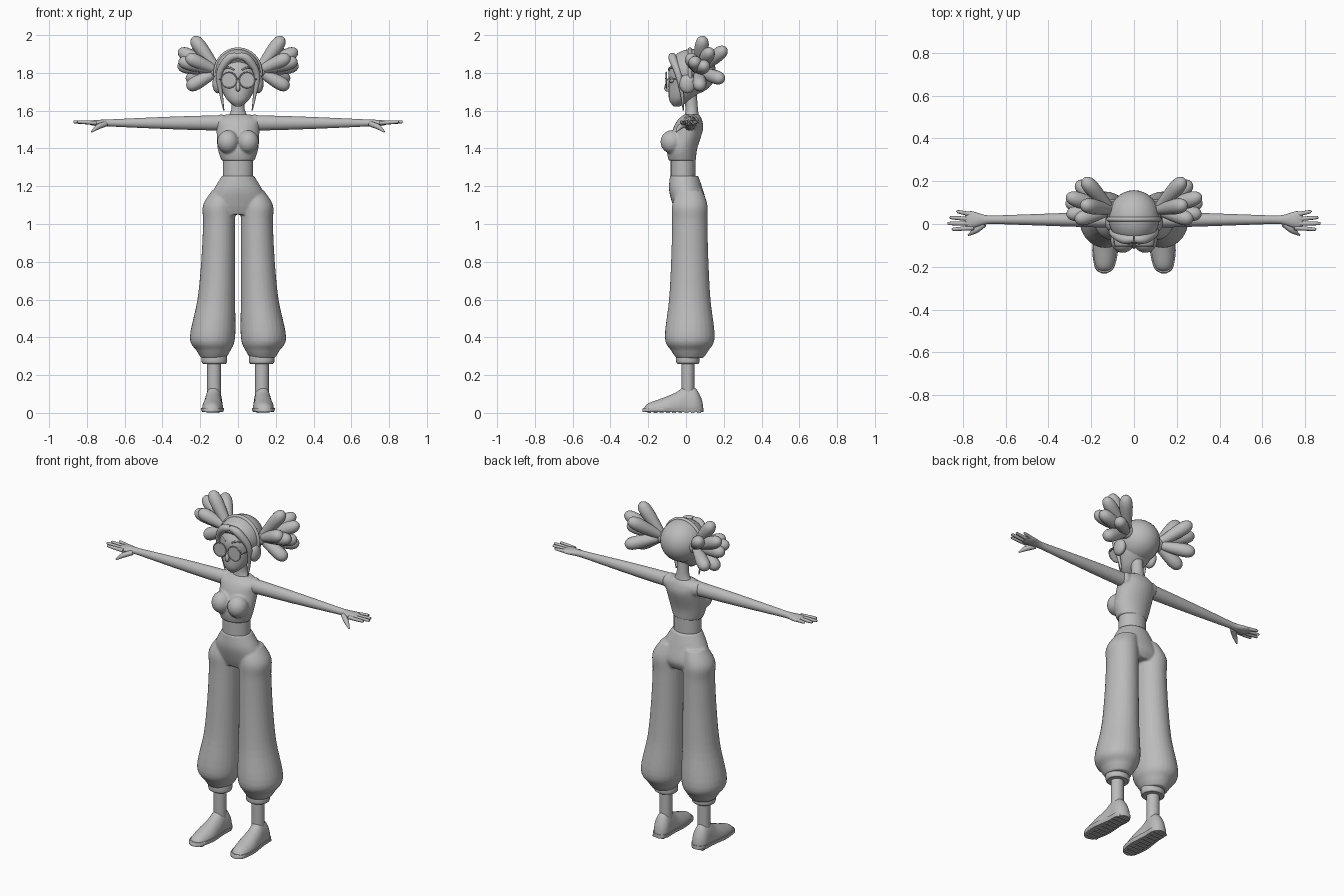
import bpy, bmesh, math
from mathutils import Vector, Matrix

default_cube = bpy.data.objects.get("Cube")
if default_cube:
    bpy.data.objects.remove(default_cube, do_unlink=True)

grey = bpy.data.materials.new("plain grey")
grey.use_nodes = True
grey.diffuse_color = (.5, .5, .5, 1)
shader = grey.node_tree.nodes["Principled BSDF"]
shader.inputs["Base Color"].default_value = grey.diffuse_color


def interpolate(rows, steps=5):
    """Smooth Catmull-Rom rows through a few given ones."""
    result = []
    last = len(rows) - 1
    for index in range(last):
        before, start, end, after = (Vector(rows[max(0, min(last, index + shift))])
                                     for shift in (-1, 0, 1, 2))
        leave, arrive = (end - before) / 2, (after - start) / 2
        for step in range(steps):
            t = step / steps
            ease = t * t * (3 - 2 * t)
            result.append(start.lerp(end, ease) + leave * t * (1 - t) ** 2 - arrive * t * t * (1 - t))
    return result + [Vector(rows[last])]


def skin(bm, rings):
    """Join rings of points into a capped surface."""
    loops = [[bm.verts.new(point) for point in ring] for ring in rings]
    for lower, upper in zip(loops, loops[1:]):
        for side in range(len(lower)):
            bm.faces.new((lower[side - 1], lower[side], upper[side], upper[side - 1]))
    bm.faces.new(loops[0])
    bm.faces.new(loops[-1])


def circle(sides):
    angles = [math.tau * side / sides for side in range(sides)]
    return [(math.cos(angle), math.sin(angle)) for angle in angles]


def loft(bm, axis, rows, low=-9, high=9):
    """Ellipses along an axis: position, two centre values, two radii."""
    rings = []
    for position, first, second, wide, deep in interpolate(rows):
        ring = []
        for cosine, sine in circle(28):
            point = [first + wide * cosine, second + deep * sine]
            point.insert("xyz".index(axis), position)
            point[2] = max(low, min(high, point[2]))
            ring.append(point)
        rings.append(ring)
    skin(bm, rings)


def column(bm, rows, x=0):
    """Upright loft: height, depth centre, half width, half depth."""
    loft(bm, "z", [(z, x, y, wide, deep) for z, y, wide, deep in rows])


def tube(bm, rows, steps=5):
    """Round tube through points, each followed by its radius."""
    rows = interpolate(rows, steps)
    points = [row.to_3d() for row in rows]
    span = (points[-1] - points[0]).normalized()
    reference = Vector((0, 0, 1)) if abs(span.y) > .8 else Vector((0, 1, 0))
    rings = []
    for index, row in enumerate(rows):
        following = points[min(index + 1, len(points) - 1)]
        tangent = (following - points[max(index - 1, 0)]).normalized()
        across = tangent.cross(reference).normalized()
        upward = tangent.cross(across)
        rings.append([points[index] + row[3] * (across * cosine + upward * sine)
                      for cosine, sine in circle(16)])
    skin(bm, rings)


def ball(bm, centre, size):
    placement = Matrix.Translation(centre) @ Matrix.Diagonal((*size, 1))
    bmesh.ops.create_uvsphere(bm, u_segments=32, v_segments=20, radius=1, matrix=placement)


def part(name, bm, mirror=False, blend=False):
    """Turn the mesh into a smooth object, mirrored or fused if asked."""
    bmesh.ops.recalc_face_normals(bm, faces=bm.faces[:])
    mesh = bpy.data.meshes.new(name)
    bm.to_mesh(mesh)
    bm.free()
    mesh.materials.append(grey)
    shape = bpy.data.objects.new(name, mesh)
    bpy.context.collection.objects.link(shape)
    bpy.ops.object.select_all(action="DESELECT")
    shape.select_set(True)
    bpy.context.view_layer.objects.active = shape
    bpy.ops.object.shade_smooth_by_angle(angle=math.radians(40))
    if mirror:
        shape.modifiers.new("mirror", "MIRROR").use_mirror_merge = False
    if blend:
        remesh = shape.modifiers.new("blend", "REMESH")
        remesh.mode = "VOXEL"
        remesh.voxel_size = .006
        remesh.use_smooth_shade = True
        shape.modifiers.new("soften", "SMOOTH").iterations = 5


# Trousers: hips fused with two ballooning legs, whose inner edges stay upright
bm = bmesh.new()
column(bm, [(1.05, .02, .15, .07), (1.1, .02, .16, .09), (1.18, 0, .13, .09), (1.255, -.01, .085, .075)])
leg = [(.29, .065), (.33, .09), (.4, .12), (.6, .1), (.8, .09), (1, .085), (1.1, .085), (1.18, .06)]
for side in (-1, 1):
    loft(bm, "z", [(z, side * (.13 if z < .4 else radius + .015), .02, radius, radius * 1.1)
                   for z, radius in leg])
part("trousers", bm, blend=True)

# Trouser cuffs and ankles
bm = bmesh.new()
column(bm, [(z, .01, radius, radius * .92) for z, radius in ((.26, .06), (.27, .067), (.3, .067), (.31, .06))],
       x=.125)
part("trouser_cuffs", bm, mirror=True)
bm = bmesh.new()
column(bm, [(z, .01, .036, .034) for z in (.08, .3)], x=.127)
part("ankles", bm, mirror=True)

# Shoes: uppers and soles share one outline of position, half width and height
outline = [(-.225, .01, .02), (-.2, .04, .05), (-.12, .055, .08), (-.05, .05, .11), (0, .045, .145),
           (.05, .045, .13), (.08, .03, .08), (.09, .01, .04)]
for name, growth, low, high in (("shoe_uppers", 1, .01, 1), ("shoe_soles", 1.1, .005, .027)):
    bm = bmesh.new()
    loft(bm, "y", [(y * growth ** .3, .13 - y * .04, top * .3, wide * growth, top * .7)
                   for y, wide, top in outline], low, high)
    part(name, bm, mirror=True)
bm = bmesh.new()
for index in range(9):
    placement = Matrix.Translation((.132, index * .033 - .195, .005))
    bmesh.ops.create_cube(bm, size=1, matrix=placement @ Matrix.Diagonal((.07, .02, .01, 1)))
part("shoe_treads", bm, mirror=True)

# Midriff and sleeveless top
bm = bmesh.new()
column(bm, [(z, -.015, .08, .066) for z in (1.22, 1.36)])
part("midriff", bm)
bm = bmesh.new()
column(bm, [(1.335, -.02, .087, .072), (1.4, -.02, .108, .08), (1.5, .01, .114, .08),
            (1.55, .02, .115, .065), (1.58, .03, .065, .04)])
for side in (-1, 1):
    ball(bm, (side * .053, -.075, 1.435), (.057, .06, .062))
    ball(bm, (side * .09, .025, 1.535), (.035, .045, .045))
part("sleeveless_top", bm, blend=True)

# Arms and hands, with fingers fanning out from the palm
bm = bmesh.new()
arm = [(.08, .038, .041), (.3, .032, .035), (.5, .025, .027), (.65, .02, .02), (.7, .023, .018),
       (.76, .04, .015), (.79, .03, .008)]
loft(bm, "x", [(x, .02, 1.535, wide, thick) for x, wide, thick in arm])
for index, reach in enumerate((.83, .86, .87, .85)):
    knuckle = .042 - index * .02
    tip = knuckle * 1.35
    tube(bm, [(.75, knuckle, 1.535, .011), (reach - .01, tip, 1.54, .008), (reach, tip, 1.54, .002)])
tube(bm, [(.7, 0, 1.53, .014), (.74, -.03, 1.515, .014), (.775, -.052, 1.488, .004)])
part("arms_and_hands", bm, mirror=True)

# Neck and head
bm = bmesh.new()
column(bm, [(1.56, .03, .06, .04), (1.61, .03, .035, .033), (1.72, .02, .035, .035)])
part("neck", bm)
bm = bmesh.new()
column(bm, [(1.622, -.05, .015, .015), (1.66, -.03, .06, .06), (1.74, .01, .097, .1),
            (1.82, .02, .104, .11), (1.9, .03, .065, .07)])
part("head", bm)

# Facial features
bm = bmesh.new()
tube(bm, [(0, -.09, 1.765, .007), (0, -.104, 1.718, .012), (0, -.088, 1.706, .005)])
part("nose", bm)
bm = bmesh.new()
for height in (1.67, 1.68):
    ball(bm, (0, -.077, height), (.026, .013, .006))
part("lips", bm)
bm = bmesh.new()
ball(bm, (.045, -.073, 1.762), (.025, .016, .017))
part("eyes", bm, mirror=True)
bm = bmesh.new()
tube(bm, [(.02, -.092, 1.815, .004), (.05, -.084, 1.828, .005), (.08, -.06, 1.818, .002)])
part("eyebrows", bm, mirror=True)

# Round glasses
bm = bmesh.new()
rim = circle(24)
tube(bm, [(.048 + .041 * cosine, -.104, 1.762 + .041 * sine, .0035) for cosine, sine in rim + rim[:1]], steps=1)
tube(bm, [(0, -.108, 1.77, .003), (.01, -.105, 1.768, .003)])
tube(bm, [(.09, -.103, 1.768, .003), (.104, .01, 1.765, .003)])
part("glasses_frame", bm, mirror=True)
bm = bmesh.new()
placement = Matrix.Translation((.048, -.104, 1.762)) @ Matrix.Rotation(math.pi / 2, 4, "X")
bmesh.ops.create_cone(bm, cap_ends=True, segments=28, radius1=.04, radius2=.04, depth=.003, matrix=placement)
part("glasses_lenses", bm, mirror=True)

# Hair cap, cut away around the face
bm = bmesh.new()
ball(bm, (0, .03, 1.806), (.12, .128, .12))
bmesh.ops.bisect_plane(bm, geom=bm.verts[:] + bm.edges[:] + bm.faces[:], plane_co=(0, -.03, 1.8),
                       plane_no=(0, -1, -.7), clear_outer=True)
bmesh.ops.holes_fill(bm, edges=[edge for edge in bm.edges if edge.is_boundary], sides=0)
part("hair_cap", bm)

# Parted fringe running into thin side locks
bm = bmesh.new()
tube(bm, [(0, -.07, 1.89, .016), (.05, -.07, 1.875, .022), (.1, -.04, 1.79, .017),
          (.088, -.02, 1.68, .009), (.075, -.015, 1.6, .003)])
part("fringe_locks", bm, mirror=True)

# Headphones
bm = bmesh.new()
arc = [math.radians(10 * index - 25) for index in range(24)]
tube(bm, [(.119 * math.cos(angle), .022, 1.802 + .122 * math.sin(angle), .011) for angle in arc], steps=1)
part("headband", bm)
bm = bmesh.new()
ball(bm, (.108, .008, 1.742), (.027, .043, .05))
part("ear_cups", bm, mirror=True)

# Hair bunches: fans of rounded lobes that swell towards their tips
bm = bmesh.new()
root = Vector((.105, .065, 1.81))
tips = [(.24, .09, 1.99), (.235, .21, 1.93), (.315, .13, 1.92), (.315, .045, 1.865),
        (.275, .02, 1.885), (.32, .1, 1.84), (.27, .195, 1.765), (.27, .075, 1.72)]
for tip in tips:
    lobe = []
    for index in range(16):
        along = .998 - (1 - index / 15) ** 2
        radius = .047 * (.45 + .55 * along) * math.sqrt(1 - max(along, 0) ** 6)
        lobe.append((*root.lerp(Vector(tip), along), radius))
    tube(bm, lobe, steps=1)
ball(bm, root, (.05, .04, .04))
part("hair_bunches", bm, mirror=True)
